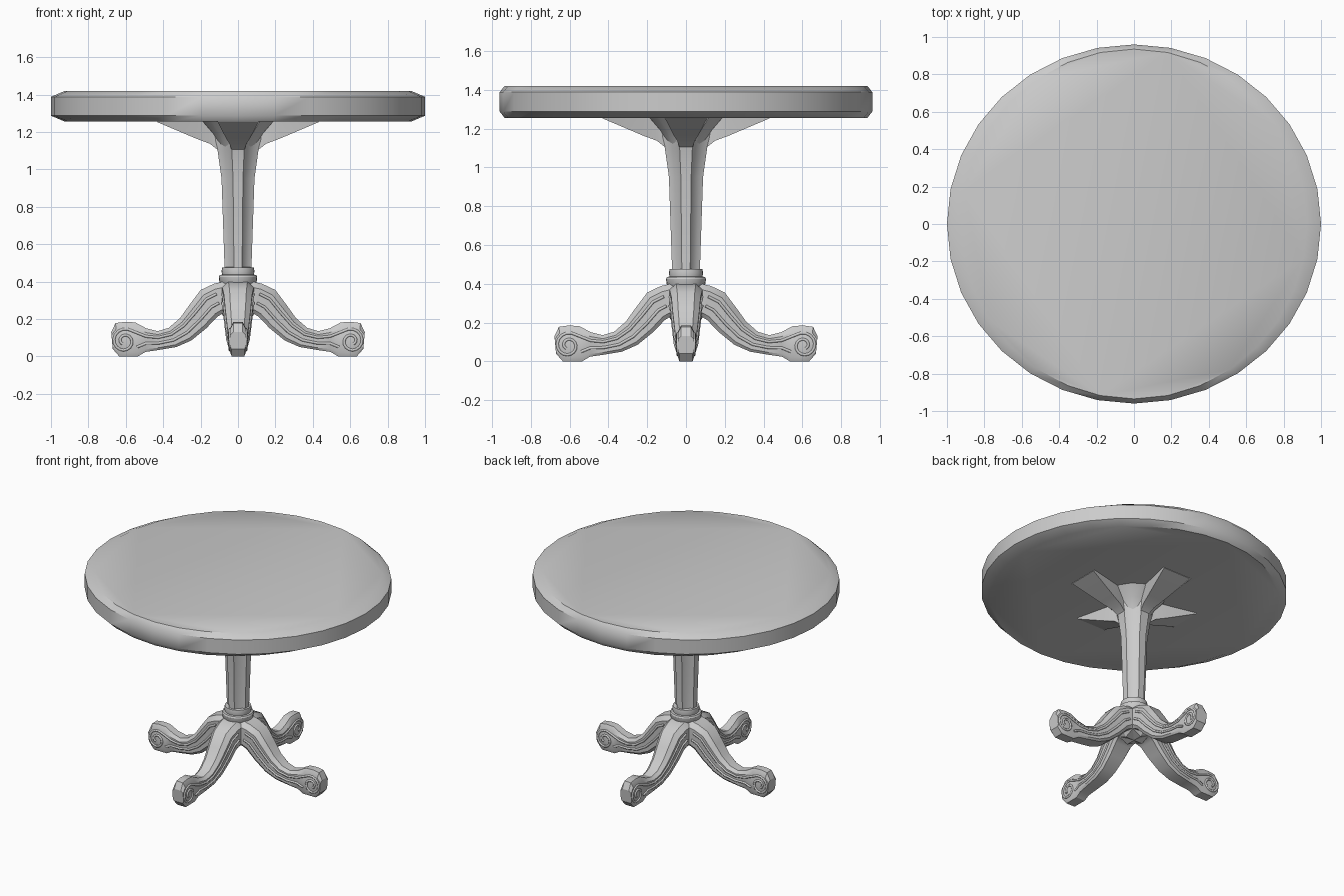
import bpy, math
from mathutils import Vector

if "Cube" in bpy.data.objects:
    bpy.data.objects.remove(bpy.data.objects["Cube"])


def loft(name, rings, angle=30):
    """Skin a list of equal-length point rings and cap both ends."""
    n = len(rings[0])
    verts = [p for ring in rings for p in ring]
    faces = [(i * n + j, i * n + (j + 1) % n, (i + 1) * n + (j + 1) % n, (i + 1) * n + j)
             for i in range(len(rings) - 1) for j in range(n)]
    faces += [tuple(range(n))[::-1], tuple(range(len(verts) - n, len(verts)))]
    mesh = bpy.data.meshes.new(name)
    mesh.from_pydata(verts, [], faces)
    obj = bpy.data.objects.new(name, mesh)
    bpy.context.collection.objects.link(obj)
    select(obj)
    bpy.ops.object.mode_set(mode='EDIT')
    bpy.ops.mesh.select_all(action='SELECT')
    bpy.ops.mesh.normals_make_consistent(inside=False)
    bpy.ops.object.mode_set(mode='OBJECT')
    bpy.ops.object.shade_smooth_by_angle(angle=math.radians(angle))
    return obj


def select(obj):
    bpy.ops.object.select_all(action='DESELECT')
    obj.select_set(True)
    bpy.context.view_layer.objects.active = obj


def ellipse(rx, ry, z, n):
    return [(rx * math.cos(math.tau * i / n), ry * math.sin(math.tau * i / n), z) for i in range(n)]


def around(obj):
    """Repeat a part on all four sides of the pedestal."""
    for k in range(1, 4):
        copy = obj.copy()
        copy.name = f"{obj.name}_{k + 1}"
        copy.rotation_euler.z = k * math.pi / 2
        bpy.context.collection.objects.link(copy)


# Oval table top with chamfered rim
loft("table_top", [ellipse(rx, ry, z, 32) for rx, ry, z in [
    (.925, .935, 1.255), (1, .96, 1.287), (1, .96, 1.388), (.925, .935, 1.42)]], 40)

# Fluted column: four flat ribs with recessed corners
def column_ring(r, z):
    ring = []
    for k in range(4):
        c, s = [(1, 0), (0, 1), (-1, 0), (0, -1)][k]
        for x, y in [(1, -.3), (1, .3), (.76, .42), (.42, .76)]:
            ring.append((r * (x * c - y * s), r * (x * s + y * c), z))
    return ring

loft("column", [column_ring(r, z) for r, z in [
    (.072, .42), (.072, .48), (.088, .95), (.109, 1.1), (.125, 1.16), (.13, 1.255)]])

# Flared capital under the top
loft("capital", [ellipse(r, r, z, 16) for r, z in [
    (.07, 1.06), (.095, 1.12), (.14, 1.19), (.2, 1.256)]])

# Support brackets under the top
bracket = loft("bracket", [[(x, -w, z), (x, w, z), (x, w * 1.1, 1.256), (x, -w * 1.1, 1.256)]
                           for x, z, w in [(.06, 1.06, .03), (.107, 1.103, .034), (.15, 1.137, .045),
                                           (.22, 1.163, .062), (.43, 1.252, .108)]])
around(bracket)

# Turned collar
loft("collar", [ellipse(r, r, z, 24) for r, z in [
    (.09, .38), (.1, .40), (.103, .425), (.098, .435), (.085, .437), (.088, .455), (.085, .475), (.07, .477)]])

# Scrolled leg: stations of top x,z, bottom x,z and half width
STATIONS = [
    (.00, .400, .00, .200, .085), (.08, .400, .07, .232, .085), (.13, .388, .085, .228, .082),
    (.20, .355, .11, .212, .075), (.26, .275, .17, .150, .068), (.31, .205, .25, .085, .060),
    (.37, .153, .33, .050, .055), (.43, .135, .42, .035, .050), (.49, .150, .495, .024, .045),
    (.55, .182, .535, .000, .042), (.605, .185, .59, .000, .042), (.655, .178, .635, .000, .042),
    (.678, .130, .670, .040, .042)]


def side_point(st, f, y):
    tx, tz, bx, bz, w = st
    return Vector((bx + (tx - bx) * f, y * w, bz + (tz - bz) * f))

SECTION = [(-.8, 0), (-1, .12), (-1, .82), (-.6, 1), (.6, 1), (1, .82), (1, .12), (.8, 0)]
leg = loft("leg", [[side_point(st, f, y) for y, f in SECTION] for st in STATIONS])
around(leg)


def moulding(name, points, radius):
    """Round bead following a path."""
    curve = bpy.data.curves.new(name, 'CURVE')
    curve.dimensions = '3D'
    curve.bevel_depth = radius
    curve.bevel_resolution = 1
    curve.use_fill_caps = True
    spline = curve.splines.new('POLY')
    spline.points.add(len(points) - 1)
    for sp, p in zip(spline.points, points):
        sp.co = (*p, 1)
    obj = bpy.data.objects.new(name, curve)
    bpy.context.collection.objects.link(obj)
    select(obj)
    bpy.ops.object.convert(target='MESH')
    return bpy.context.view_layer.objects.active


# Beads along each leg side, the upper one curling into the foot scroll
for side, label in [(-1, "right"), (1, "left")]:
    spiral = []
    for i in range(23):
        t = i / 22
        a = math.radians(105 - 520 * t)
        r = .066 - .048 * t
        spiral.append(Vector((.607 + r * math.cos(a), side * .042, .082 + r * math.sin(a))))
    upper = [side_point(st, .66, side) for st in STATIONS[2:9]]
    around(moulding(f"scroll_bead_{label}", upper + spiral, .008))
    lower = [side_point(st, .36, side) for st in STATIONS[2:9]]
    lower.append(Vector((.54, side * .042, .05)))
    around(moulding(f"lower_bead_{label}", lower, .008))
